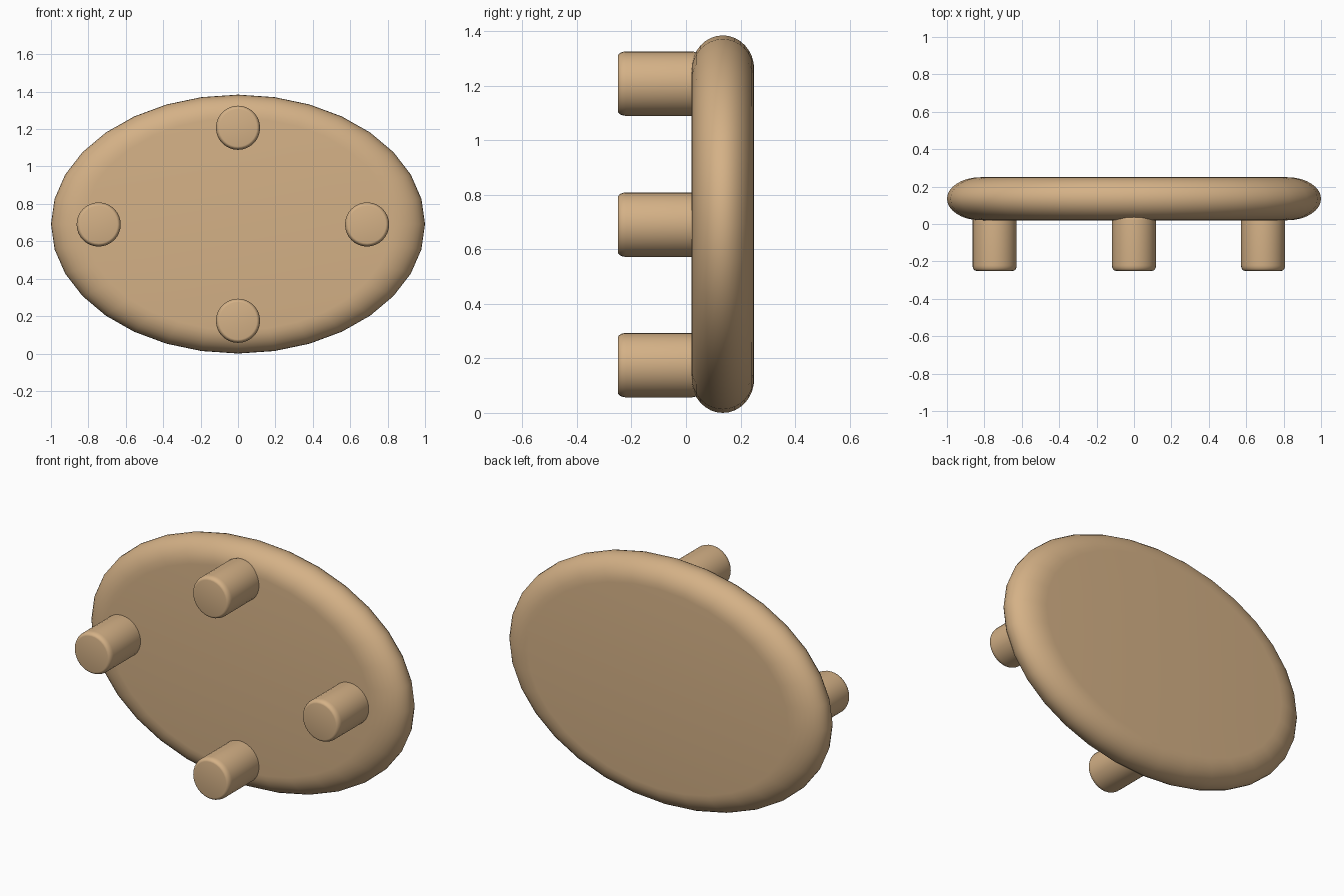
import bpy, bmesh, math

if "Cube" in bpy.data.objects:
    bpy.data.objects.remove(bpy.data.objects["Cube"])

wood = bpy.data.materials.new("tan_wood")
wood.diffuse_color = (0.66, 0.44, 0.24, 1)
wood.use_nodes = True
wood.node_tree.nodes["Principled BSDF"].inputs["Base Color"].default_value = wood.diffuse_color


def lathe_y(name, profile, centre, scale_z=1.0, sides=32):
    """Closed solid from (radius, y) pairs turned about the y axis."""
    bm = bmesh.new()
    rings = []
    for r, y in profile:
        rings.append([bm.verts.new((r * math.cos(2 * math.pi * i / sides), y,
                                    r * scale_z * math.sin(2 * math.pi * i / sides)))
                      for i in range(sides)])
    for a, b in zip(rings, rings[1:]):
        for i in range(sides):
            j = (i + 1) % sides
            bm.faces.new((a[i], a[j], b[j], b[i]))
    bm.faces.new(rings[0])
    bm.faces.new(rings[-1])
    bmesh.ops.recalc_face_normals(bm, faces=bm.faces)
    mesh = bpy.data.meshes.new(name)
    bm.to_mesh(mesh)
    bm.free()
    obj = bpy.data.objects.new(name, mesh)
    obj.location = (centre[0], 0, centre[1])
    mesh.materials.append(wood)
    bpy.context.collection.objects.link(obj)
    bpy.ops.object.select_all(action='DESELECT')
    obj.select_set(True)
    bpy.context.view_layer.objects.active = obj
    bpy.ops.object.shade_smooth_by_angle(angle=math.radians(40))
    return obj


def rounded(radius, y0, y1, round_r, round_y, steps):
    """Profile with elliptical rounding at both ends."""
    arc = [(math.sin(math.pi / 2 * k / steps), 1 - math.cos(math.pi / 2 * k / steps))
           for k in range(steps + 1)]
    front = [(radius - round_r + s * round_r, y0 + c * round_y) for s, c in arc]
    back = [(r, y0 + y1 - y) for r, y in reversed(front)]
    return front + (back[1:] if abs(back[0][1] - front[-1][1]) < 1e-4 else back)


# Oval seat with a fully rounded rim
lathe_y("oval_seat", rounded(1.0, 0.02, 0.25, 0.18, 0.115, 8), (0, 0.692), 0.692)

# Four short round legs with softened ends
for name, x, z in (("left_leg", -0.745, 0.69), ("right_leg", 0.69, 0.69),
                   ("upper_leg", 0, 1.207), ("lower_leg", 0, 0.175)):
    lathe_y(name, rounded(0.118, -0.25, 0.05, 0.018, 0.03, 5), (x, z))
